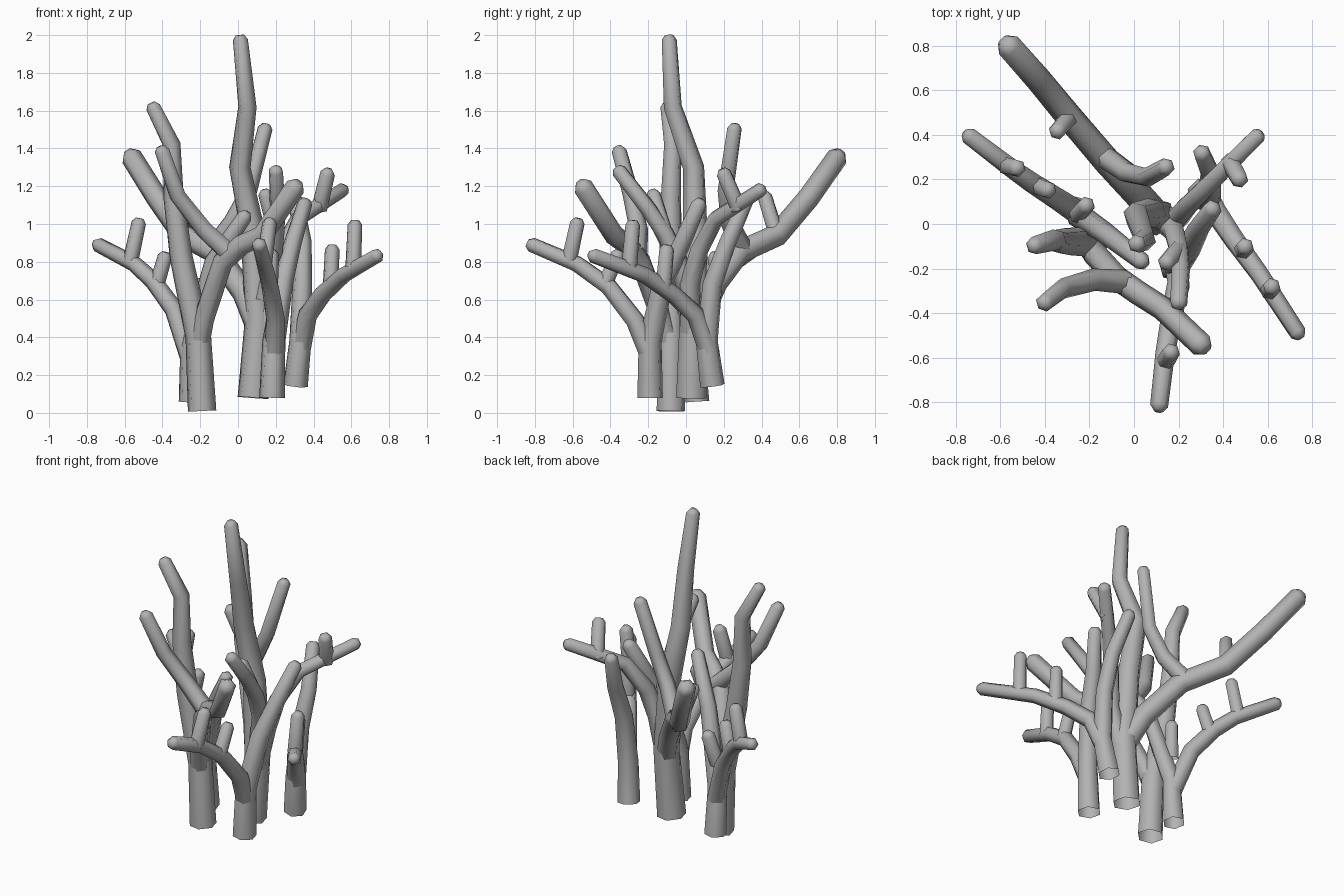
import bpy, bmesh, math
from mathutils import Vector

cube = bpy.data.objects.get("Cube")
if cube:
    bpy.data.objects.remove(cube, do_unlink=True)

SIDES = 6
grey = bpy.data.materials.new("stone_grey")
grey.use_nodes = True
GREY = (0.45, 0.45, 0.45, 1)
grey.diffuse_color = GREY
grey.node_tree.nodes["Principled BSDF"].inputs["Base Color"].default_value = GREY


def branch(name, path, r_start, r_end):
    """Six-sided tapering tube along a path, open below, with a blunt rounded tip."""
    pts = [Vector(p) for p in path]
    n = len(pts)
    end_dir = (pts[-1] - pts[-2]).normalized()
    radii = [r_start + (r_end - r_start) * i / (n - 1) for i in range(n)]
    tip = pts[-1].copy()
    pts[-1] = tip - end_dir * r_end * 0.6
    pts.append(tip)
    radii.append(r_end * 0.55)

    bm = bmesh.new()
    rings = []
    side = None
    for i, p in enumerate(pts):
        before = (p - pts[i - 1]).normalized() if i else Vector()
        after = (pts[i + 1] - p).normalized() if i < n else Vector()
        axis = (before + after).normalized()
        if side is None:
            side = axis.orthogonal()
        side = (side - axis * side.dot(axis)).normalized()
        other = axis.cross(side)
        ring = []
        for k in range(SIDES):
            a = math.tau * k / SIDES
            ring.append(bm.verts.new(p + radii[i] * (side * math.cos(a) + other * math.sin(a))))
        rings.append(ring)
    for low, high in zip(rings, rings[1:]):
        for k in range(SIDES):
            j = (k + 1) % SIDES
            bm.faces.new((low[k], low[j], high[j], high[k]))
    bm.faces.new(rings[-1])
    mesh = bpy.data.meshes.new(name)
    bm.to_mesh(mesh)
    bm.free()
    mesh.materials.append(grey)
    obj = bpy.data.objects.new(name, mesh)
    bpy.context.collection.objects.link(obj)
    bpy.ops.object.select_all(action='DESELECT')
    obj.select_set(True)
    bpy.context.view_layer.objects.active = obj
    bpy.ops.object.shade_smooth_by_angle(angle=math.radians(62))


def twig(name, start, end):
    branch(name, [start, end], 0.043, 0.04)


# Left-hand front stem with its two forward branches
branch("front_stem", [(-.19, -.08, .01), (-.21, -.08, .4), (-.3, -.08, .82), (-.34, -.08, 1.13),
                      (-.35, -.07, 1.42), (-.46, -.1, 1.64)], .078, .04)
branch("front_stem_branch", [(-.21, -.08, .34), (-.18, -.13, .5), (-.08, -.24, .8), (.02, -.31, .89),
                             (.13, -.38, .94), (.32, -.56, 1.22)], .056, .054)
branch("front_stem_fork", [(-.04, -.26, .84), (-.18, -.25, .97), (-.32, -.29, 1.15), (-.41, -.36, 1.41)],
       .055, .041)

# Stem behind it, spreading to both sides
branch("side_stem", [(-.25, .06, .06), (-.25, .04, .35), (-.13, -.04, .8), (.05, -.18, 1.06)], .066, .04)
branch("side_stem_branch", [(-.25, .05, .28), (-.34, .11, .55), (-.45, .18, .7),
                            (-.55, .25, .79), (-.76, .41, .9)], .055, .039)
twig("side_twig_outer", (-.57, .26, .8), (-.52, .25, 1.03))
twig("side_twig_inner", (-.43, .17, .68), (-.38, .15, .85))
twig("side_twig_back", (-.25, .04, .5), (-.21, .09, .71))

# Tall central stem
branch("tall_stem", [(.08, .03, .08), (.11, .04, .5), (.08, .05, .95), (.01, .04, 1.3),
                     (.05, -.07, 1.62), (.01, -.09, 2.0)], .085, .041)
branch("back_branch", [(.1, .04, .47), (.03, .12, .64), (-.12, .28, .85), (-.29, .48, .94),
                       (-.43, .65, 1.14), (-.58, .82, 1.38)], .066, .057)
branch("back_branch_fork", [(-.13, .3, .87), (-.03, .23, 1.01), (.06, .21, 1.18), (.15, .26, 1.53)], .053, .04)
twig("back_twig", (-.29, .48, .94), (-.35, .41, 1.17))
branch("right_branch", [(.11, .03, .4), (.19, .02, .68), (.23, .07, .86), (.32, .16, 1.03),
                        (.57, .41, 1.19)], .06, .04)
twig("right_branch_twig", (.43, .28, 1.08), (.48, .19, 1.29))
branch("forward_branch", [(.12, .03, .55), (.18, -.03, .78), (.2, -.11, .95), (.21, -.2, 1.08),
                          (.2, -.37, 1.3)], .055, .04)
twig("forward_twig", (.2, -.11, .95), (.14, -.18, 1.18))

# Middle stem leaning back, with a branch reaching to the front
branch("middle_stem", [(.18, -.19, .08), (.19, -.19, .38), (.24, -.12, .7), (.29, -.02, .9),
                       (.36, .08, 1.13)], .07, .042)
branch("middle_branch", [(.19, -.19, .3), (.2, -.27, .49), (.17, -.41, .67), (.14, -.58, .79),
                         (.11, -.84, .9)], .055, .041)
twig("middle_twig_outer", (.14, -.62, .8), (.17, -.57, 1.03))
twig("middle_twig_inner", (.17, -.43, .68), (.18, -.35, .86))

# Outer stem on the other side
branch("outer_stem", [(.305, .14, .145), (.33, .11, .38), (.34, .14, .68), (.345, .22, .9), (.3, .33, 1.15)],
       .067, .04)
branch("outer_branch", [(.33, .12, .33), (.37, .05, .52), (.45, -.07, .63), (.56, -.22, .73),
                        (.75, -.51, .84)], .055, .039)
twig("outer_twig_far", (.61, -.3, .77), (.62, -.28, 1.02))
twig("outer_twig_near", (.49, -.12, .66), (.5, -.1, .89))
